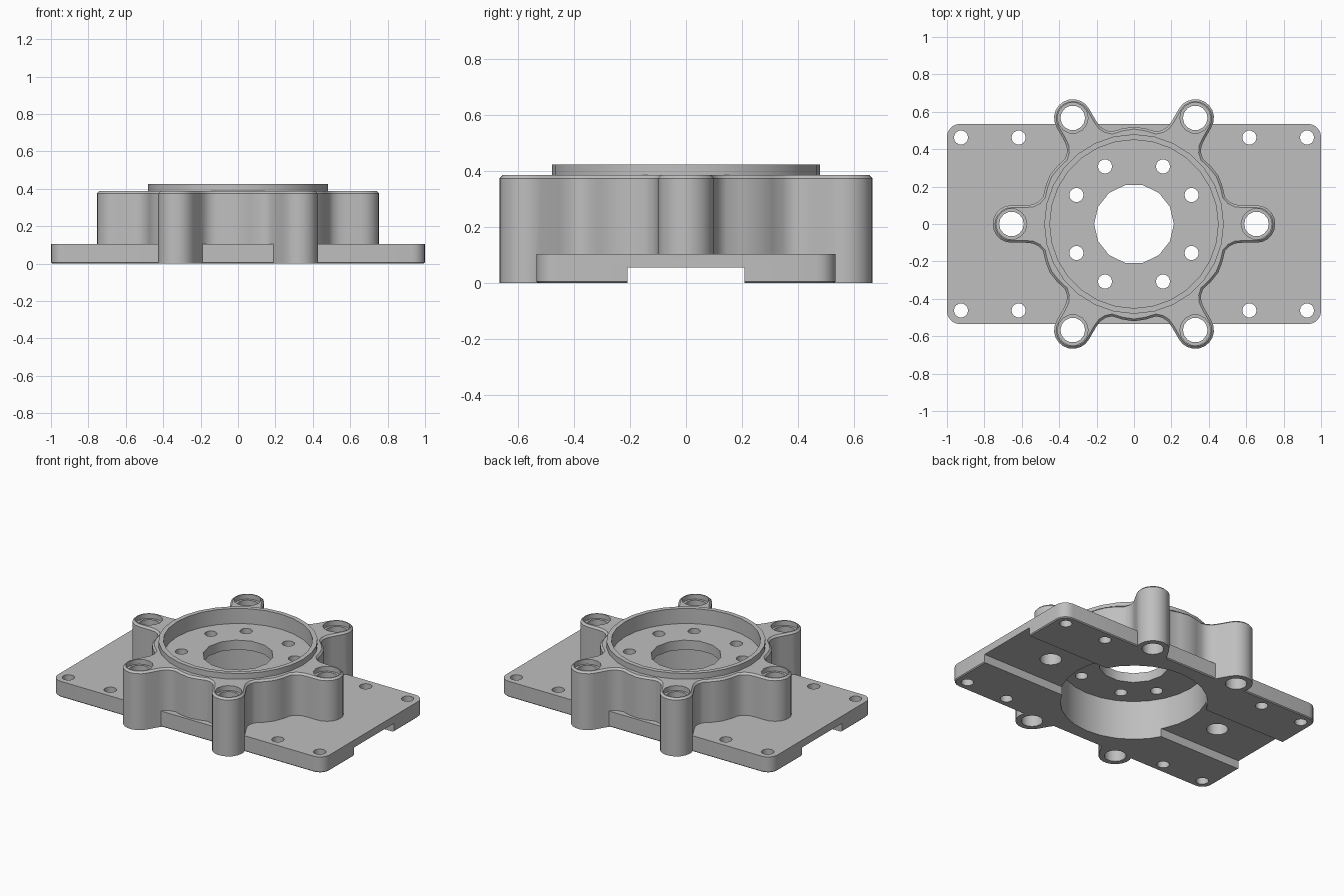
import bpy, bmesh
from math import sin, cos, pi, radians

cube = bpy.data.objects.get("Cube")
if cube:
    bpy.data.objects.remove(cube, do_unlink=True)

metal = bpy.data.materials.new("cast grey metal")
metal.use_nodes = True
GREY = (0.52, 0.52, 0.52, 1)
metal.diffuse_color = GREY
metal.node_tree.nodes["Principled BSDF"].inputs["Base Color"].default_value = GREY


def circle(r, n, x=0, y=0):
    return [(x + r * cos(2 * pi * i / n), y + r * sin(2 * pi * i / n)) for i in range(n)]


def prisms(name, outlines, z0, z1, chamfer_top=0, chamfer_bottom=0):
    """Extrude each outline from z0 to z1 into one object."""
    bm = bmesh.new()
    for pts in outlines:
        face = bm.faces.new([bm.verts.new((x, y, z0)) for x, y in pts])
        ext = bmesh.ops.extrude_face_region(bm, geom=[face], use_keep_orig=True)
        for v in ext["geom"]:
            if isinstance(v, bmesh.types.BMVert):
                v.co.z = z1
    bmesh.ops.recalc_face_normals(bm, faces=bm.faces)
    for z, size in ((z1, chamfer_top), (z0, chamfer_bottom)):
        if size:
            edges = [e for e in bm.edges if all(abs(v.co.z - z) < 1e-5 for v in e.verts)]
            bmesh.ops.bevel(bm, geom=edges, offset=size, segments=1, affect='EDGES')
    mesh = bpy.data.meshes.new(name)
    bm.to_mesh(mesh)
    bm.free()
    mesh.materials.append(metal)
    ob = bpy.data.objects.new(name, mesh)
    bpy.context.collection.objects.link(ob)
    return ob


def combine(target, other, operation):
    mod = target.modifiers.new(operation, 'BOOLEAN')
    mod.operation = operation
    mod.solver = 'EXACT'
    mod.object = other
    bpy.ops.object.select_all(action='DESELECT')
    bpy.context.view_layer.objects.active = target
    target.select_set(True)
    bpy.ops.object.modifier_apply(modifier=mod.name)
    bpy.data.objects.remove(other, do_unlink=True)


# Six-lobed housing outline: one mirrored half lobe, repeated around
BOSS_R, LOBES = 0.655, [radians(60 * k) for k in range(6)]
half = [(BOSS_R + 0.1 * cos(radians(a)), 0.1 * sin(radians(a))) for a in range(0, 91, 18)]
half += [(0.58, 0.1), (0.54, 0.104), (0.51, 0.119), (0.486, 0.145)]
half += [(r * cos(radians(a)), r * sin(radians(a))) for r, a in ((0.514, 23), (0.52, 30))]
lobe = [(u, -v) for u, v in reversed(half[1:-1])] + half
outline = [(u * cos(t) - v * sin(t), u * sin(t) + v * cos(t)) for t in LOBES for u, v in lobe]
housing = prisms("flange_housing", [outline], 0, 0.387, chamfer_top=0.012)

# Mounting plate with rounded corners
corner = 0.07
plate_pts = []
for q, (sx, sy) in enumerate(((1, 1), (-1, 1), (-1, -1), (1, -1))):
    for i in range(6):
        a = pi / 2 * (q + i / 5)
        plate_pts.append((sx * (1 - corner) + corner * cos(a), sy * (0.535 - corner) + corner * sin(a)))
combine(housing, prisms("mounting_plate", [plate_pts], 0, 0.105, chamfer_bottom=0.006), 'UNION')

# Raised locating rim
combine(housing, prisms("locating_rim", [circle(0.48, 28)], 0.3, 0.425), 'UNION')

# Upper recess, lower recess, underside channel and central bore
channel = [(-1.2, -0.21), (1.2, -0.21), (1.2, 0.21), (-1.2, 0.21)]
for name, pts, z0, z1 in (("upper_recess", circle(0.45, 28), 0.325, 0.6),
                          ("lower_recess", circle(0.445, 28), -0.1, 0.262),
                          ("channel", channel, -0.1, 0.056),
                          ("central_bore", circle(0.213, 14), -0.1, 0.6)):
    combine(housing, prisms(name, [pts], z0, z1), 'DIFFERENCE')

# Boss holes with counterbores
bosses = [(BOSS_R * cos(t), BOSS_R * sin(t)) for t in LOBES]
for name, r, z0 in (("boss_holes", 0.066, -0.1), ("boss_counterbores", 0.082, 0.355)):
    combine(housing, prisms(name, [circle(r, 14, x, y) for x, y in bosses], z0, 0.6), 'DIFFERENCE')

# Bolt holes in the web and at the plate edges
signs = [(sx, sy) for sx in (1, -1) for sy in (1, -1)]
spots = [(0.155, 0.308), (0.308, 0.155), (0.925, 0.462), (0.617, 0.462)]
bolts = [circle(0.038, 14, sx * x, sy * y) for x, y in spots for sx, sy in signs]
combine(housing, prisms("bolt_holes", bolts, -0.1, 0.6), 'DIFFERENCE')

# Smooth the round walls, keep machined edges crisp
bpy.ops.object.select_all(action='DESELECT')
housing.select_set(True)
bpy.context.view_layer.objects.active = housing
bpy.ops.object.shade_smooth_by_angle(angle=radians(30))
